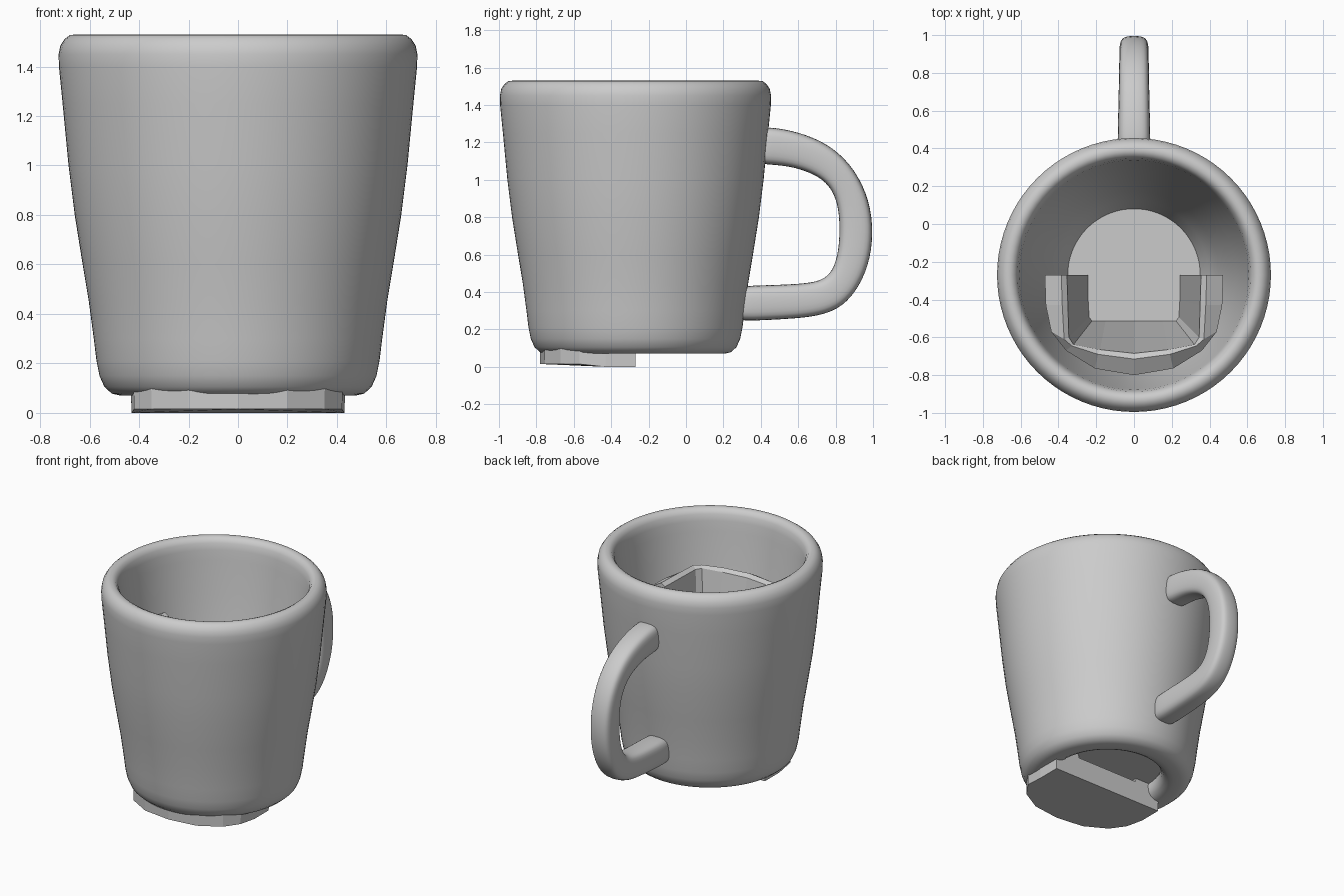
import bpy, bmesh, math
from mathutils import Vector

if "Cube" in bpy.data.objects:
    bpy.data.objects.remove(bpy.data.objects["Cube"])

CY = -0.27  # cup axis


def finish(name, bm, smooth=True):
    bmesh.ops.recalc_face_normals(bm, faces=bm.faces)
    me = bpy.data.meshes.new(name)
    bm.to_mesh(me)
    bm.free()
    ob = bpy.data.objects.new(name, me)
    bpy.context.collection.objects.link(ob)
    for p in me.polygons:
        p.use_smooth = smooth
    return ob


def bridge(bm, rings, closed):
    for a, b in zip(rings, rings[1:]):
        n = len(a)
        for i in range(n if closed else n - 1):
            j = (i + 1) % n
            bm.faces.new((a[i], a[j], b[j], b[i]))


# Cup wall: closed profile (radius, z) revolved, open at the bottom
profile = [(.43, .07), (.475, .07), (.51, .078), (.54, .105), (.56, .15), (.572, .21),
           (.583, .3), (.603, .45), (.628, .6), (.66, .8), (.685, 1.0), (.709, 1.25),
           (.724, 1.4), (.725, 1.45), (.718, 1.485), (.7, 1.512), (.68, 1.527),
           (.655, 1.53), (.633, 1.52), (.617, 1.495), (.608, 1.45), (.6, 1.38),
           (.57, 1.15), (.54, .95), (.495, .7), (.445, .46), (.395, .28), (.355, .19),
           (.345, .155), (.352, .115), (.37, .088), (.4, .073)]
SEG = 80
bm = bmesh.new()
rings = []
for k in range(SEG):
    a = 2 * math.pi * k / SEG
    rings.append([bm.verts.new((r * math.cos(a), CY + r * math.sin(a), z)) for r, z in profile])
bridge(bm, rings + rings[:1], True)
finish("cup_wall", bm)

# Thin floor disc
bm = bmesh.new()
bmesh.ops.create_circle(bm, cap_ends=True, segments=64, radius=.355)
bmesh.ops.translate(bm, verts=bm.verts, vec=(0, CY, .175))
finish("cup_floor", bm, False)

# Handle: outer and inner (y, z) outlines swept with a rounded section
outer = [(.36, 1.285), (.48, 1.28), (.6, 1.256), (.75, 1.2), (.88, 1.09), (.97, .93), (1.003, .76),
         (.99, .58), (.93, .43), (.84, .32), (.72, .272), (.58, .257), (.42, .248), (.2, .24)]
inner = [(.36, 1.085), (.46, 1.08), (.56, 1.07), (.66, 1.04), (.75, .99), (.805, .9), (.822, .78),
         (.818, .64), (.795, .54), (.755, .48), (.69, .453), (.58, .442), (.42, .437), (.2, .43)]
section = [(1, .6), (1, -.6), (.7, -1), (-.7, -1), (-1, -.6), (-1, .6), (-.7, 1), (.7, 1)]
bm = bmesh.new()
rings = []
for o, i in zip(outer, inner):
    o, i = Vector((0, *o)), Vector((0, *i))
    mid, half = (o + i) / 2, (o - i) / 2
    w = .09 - .011 * max(0, min(1, (mid.y - .35) / .5))
    rings.append([bm.verts.new(mid + half * s + Vector((w * t, 0, 0))) for s, t in section])
bridge(bm, rings, True)
bm.faces.new(rings[0])
bm.faces.new(rings[-1])
handle = finish("handle", bm)
sub = handle.modifiers.new("smooth", 'SUBSURF')
sub.levels = sub.render_levels = 2

# Faceted half-cup insert: mirrored half outlines from inner floor over the rim to the base
outlines = [
    (.15, [(.24, -.27), (.24, -.4), (.235, -.49), (.22, -.51), (.15, -.51), (0, -.51)]),
    (1.17, [(.355, -.27), (.35, -.43), (.345, -.6), (.32, -.638), (.18, -.665), (0, -.685)]),
    (1.19, [(.385, -.27), (.38, -.43), (.37, -.61), (.33, -.645), (.19, -.69), (0, -.715)]),
    (1.14, [(.472, -.27), (.467, -.43), (.438, -.57), (.36, -.67), (.207, -.765), (0, -.8)]),
    (0, [(.43, -.27), (.43, -.43), (.42, -.57), (.35, -.67), (.2, -.755), (0, -.78)]),
]
bm = bmesh.new()
rings = []
for z, pts in outlines:
    full = pts + [(-x, y) for x, y in reversed(pts[:-1])]
    rings.append([bm.verts.new((x, y, z + (.015 if z == 0 and y < -.5 else 0))) for x, y in full])
bridge(bm, rings, False)
bm.faces.new(rings[0])
bm.faces.new(rings[-1])
bm.faces.new([r[0] for r in rings] + [r[-1] for r in reversed(rings)])
finish("inner_insert", bm, False)
